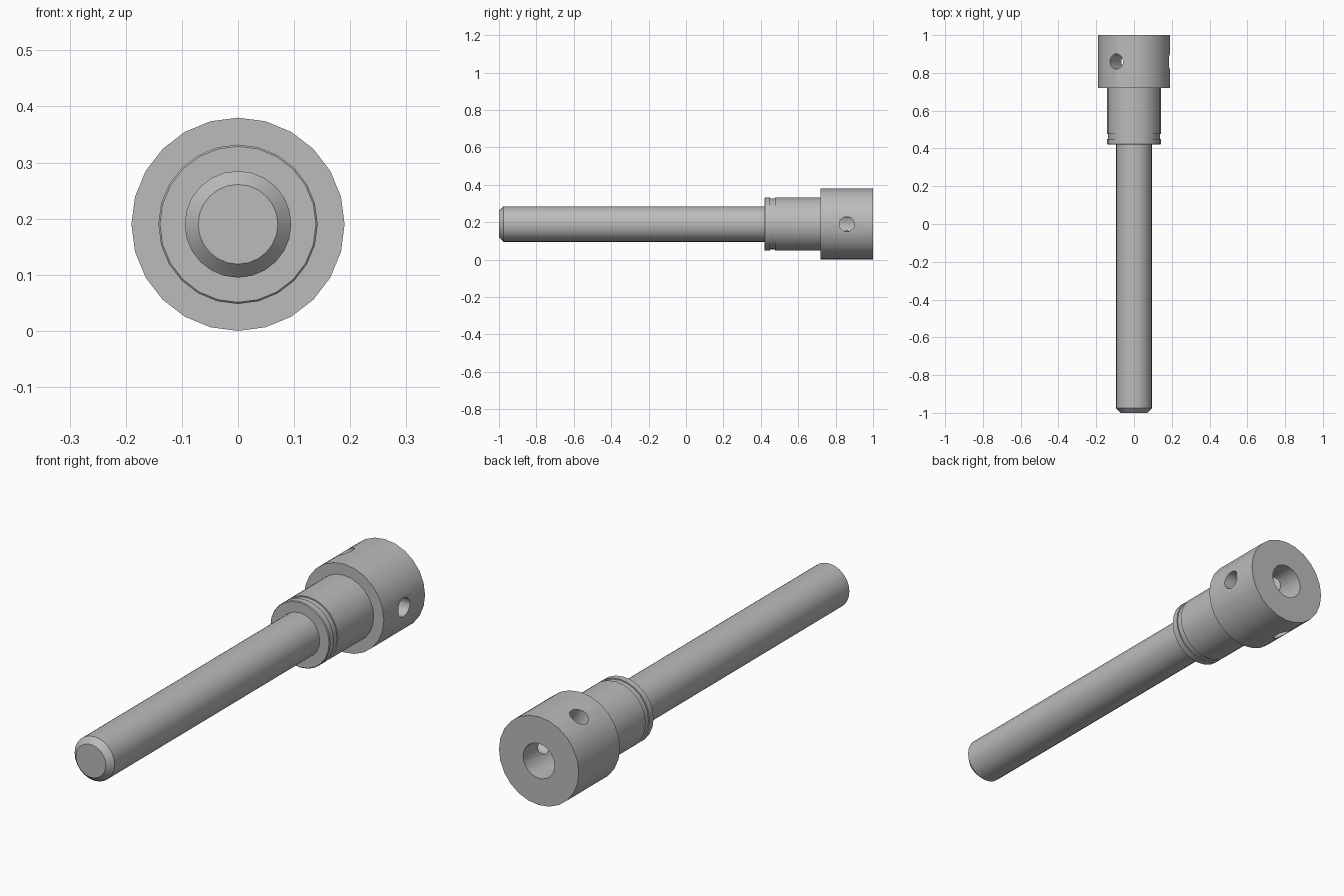
import bpy
import bmesh
import math
from mathutils import Matrix, Vector

if "Cube" in bpy.data.objects:
    bpy.data.objects.remove(bpy.data.objects["Cube"], do_unlink=True)

SIDES = 24
AXIS_Z = 0.19

steel = bpy.data.materials.new("plain grey steel")
steel.use_nodes = True
GREY = (0.5, 0.5, 0.5, 1.0)
steel.diffuse_color = GREY
steel.node_tree.nodes["Principled BSDF"].inputs["Base Color"].default_value = GREY


def lathe(name, profile):
    """Spin (radius, y) points about the long axis, starting at the top."""
    bm = bmesh.new()
    verts = [bm.verts.new((0, y, r)) for r, y in profile]
    edges = [bm.edges.new(pair) for pair in zip(verts, verts[1:])]
    bmesh.ops.spin(bm, geom=verts + edges, cent=(0, 0, 0), axis=(0, 1, 0),
                   angle=math.tau, steps=SIDES, use_merge=True)
    bmesh.ops.remove_doubles(bm, verts=bm.verts, dist=0.0001)
    bmesh.ops.recalc_face_normals(bm, faces=bm.faces)
    bmesh.ops.translate(bm, verts=bm.verts, vec=(0, 0, AXIS_Z))
    mesh = bpy.data.meshes.new(name)
    bm.to_mesh(mesh)
    bm.free()
    mesh.materials.append(steel)
    obj = bpy.data.objects.new(name, mesh)
    bpy.context.collection.objects.link(obj)
    return obj


# Long shaft with a chamfered tip
shaft = lathe("shaft", [(0, -1), (0.071, -1), (0.095, -0.975), (0.095, 0.42)])

# Collar with a shallow groove near its front
collar = lathe("collar", [(0.095, 0.42), (0.139, 0.42), (0.142, 0.423),
                          (0.142, 0.45), (0.137, 0.45), (0.137, 0.477),
                          (0.142, 0.477), (0.142, 0.72)])

# Head with a blind bore in its back face
head = lathe("head", [(0, 0.72), (0.19, 0.72), (0.19, 1), (0.075, 1),
                      (0.075, 0.74), (0, 0.74)])

# Three radial holes drilled from the rim into the bore
drill_mesh = bpy.data.meshes.new("drills")
bm = bmesh.new()
for i in range(3):
    angle = i * math.tau / 3
    out = Vector((math.cos(angle), 0, math.sin(angle)))
    place = Matrix.Translation(out * 0.14 + Vector((0, 0.86, AXIS_Z)))
    turn = out.to_track_quat("Z", "Y").to_matrix().to_4x4()
    bmesh.ops.create_cone(bm, cap_ends=True, segments=SIDES, radius1=0.04,
                          radius2=0.04, depth=0.2, matrix=place @ turn)
bm.to_mesh(drill_mesh)
bm.free()
drill_mesh.materials.append(steel)
drills = bpy.data.objects.new("drills", drill_mesh)
bpy.context.collection.objects.link(drills)
drills.hide_render = True

bpy.ops.object.select_all(action="DESELECT")
bpy.context.view_layer.objects.active = head
head.select_set(True)
cut = head.modifiers.new("radial holes", "BOOLEAN")
cut.operation = "DIFFERENCE"
cut.solver = "EXACT"
cut.object = drills
bpy.ops.object.modifier_apply(modifier=cut.name)
bpy.data.objects.remove(drills, do_unlink=True)

# Round sides shade smoothly, rims stay sharp
for part in (shaft, collar, head):
    part.select_set(True)
bpy.ops.object.shade_smooth_by_angle(angle=math.radians(30))
